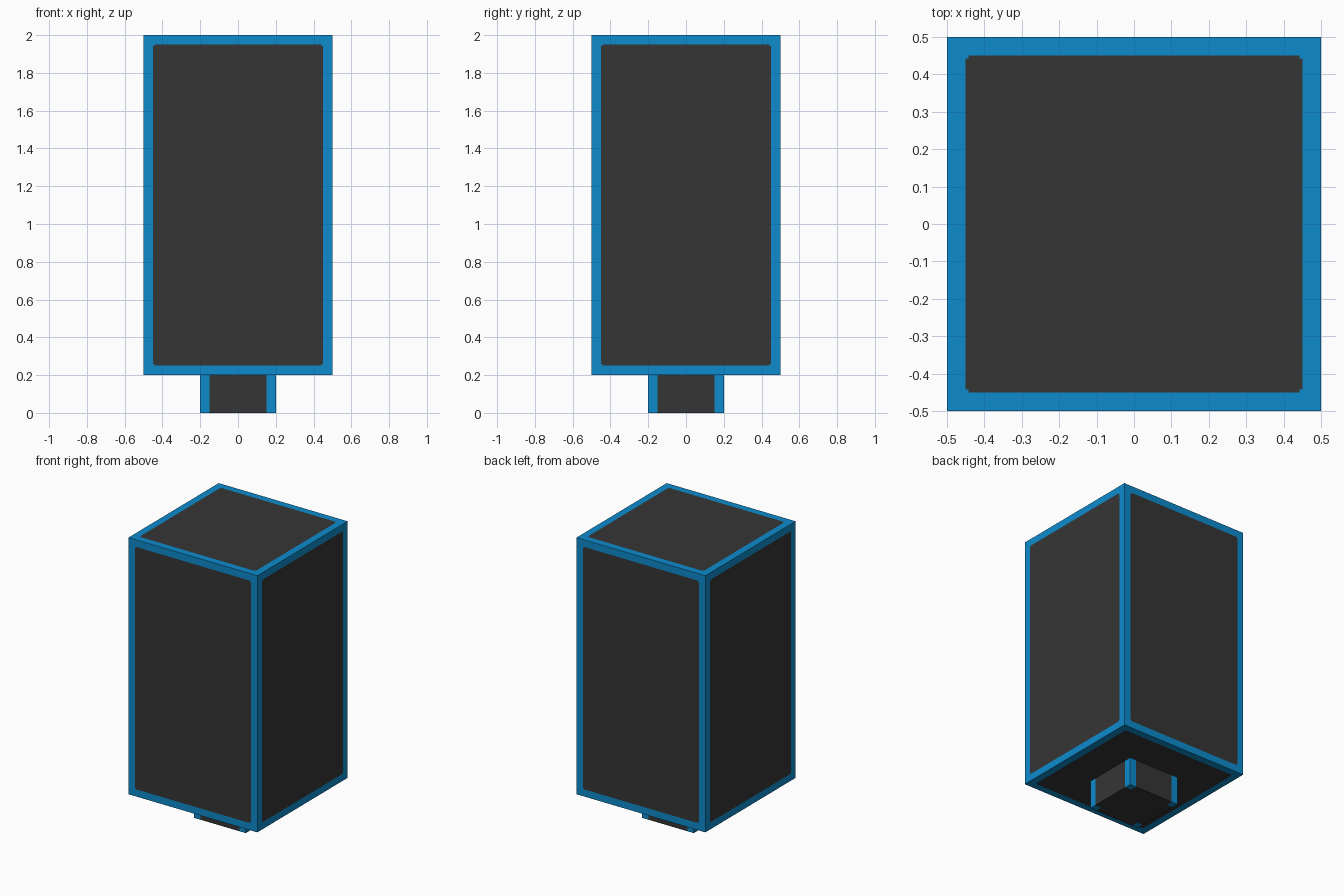
import bpy, bmesh
from mathutils import Vector

if "Cube" in bpy.data.objects:
    bpy.data.objects.remove(bpy.data.objects["Cube"])

def material(name, rgb):
    m = bpy.data.materials.new(name)
    m.diffuse_color = (*rgb, 1)
    m.use_nodes = True
    m.node_tree.nodes["Principled BSDF"].inputs["Base Color"].default_value = m.diffuse_color
    return m

DARK = material("charcoal", (0.036, 0.036, 0.036))
BLUE = material("bright blue", (0.004, 0.258, 0.610))
BORDER, NOTCH = 0.05, 0.008

def cut_box(name, size, z_mid, insets, is_blue):
    """Box cut along lines inset from its edges; faces coloured by a rule."""
    bm = bmesh.new()
    bmesh.ops.create_cube(bm, size=1)
    bmesh.ops.scale(bm, vec=size, verts=bm.verts)
    for axis in range(3):
        for inset in insets:
            for sign in (-1, 1):
                co, no = Vector(), Vector()
                co[axis] = sign * (size[axis] / 2 - inset)
                no[axis] = 1
                bmesh.ops.bisect_plane(bm, geom=bm.verts[:] + bm.edges[:] + bm.faces[:],
                                       plane_co=co, plane_no=no)
    bm.normal_update()
    for f in bm.faces:
        c = f.calc_center_median()
        normal_axis = max(range(3), key=lambda a: abs(f.normal[a]))
        dist = {a: size[a] / 2 - abs(c[a]) for a in range(3) if a != normal_axis}
        f.material_index = int(is_blue(dist))
    mesh = bpy.data.meshes.new(name)
    bm.to_mesh(mesh)
    bm.free()
    mesh.materials.append(DARK)
    mesh.materials.append(BLUE)
    ob = bpy.data.objects.new(name, mesh)
    ob.location.z = z_mid
    bpy.context.collection.objects.link(ob)

# Main body: blue border on every face, tiny notch in each panel corner
cut_box("body", (1, 1, 1.8), 1.1, (BORDER, BORDER + NOTCH),
        lambda d: min(d.values()) < BORDER or max(d.values()) < BORDER + NOTCH)

# Foot: blue corner posts with dark sides between them
cut_box("foot", (0.4, 0.4, 0.2), 0.1, (BORDER,),
        lambda d: all(v < BORDER for a, v in d.items() if a != 2))
